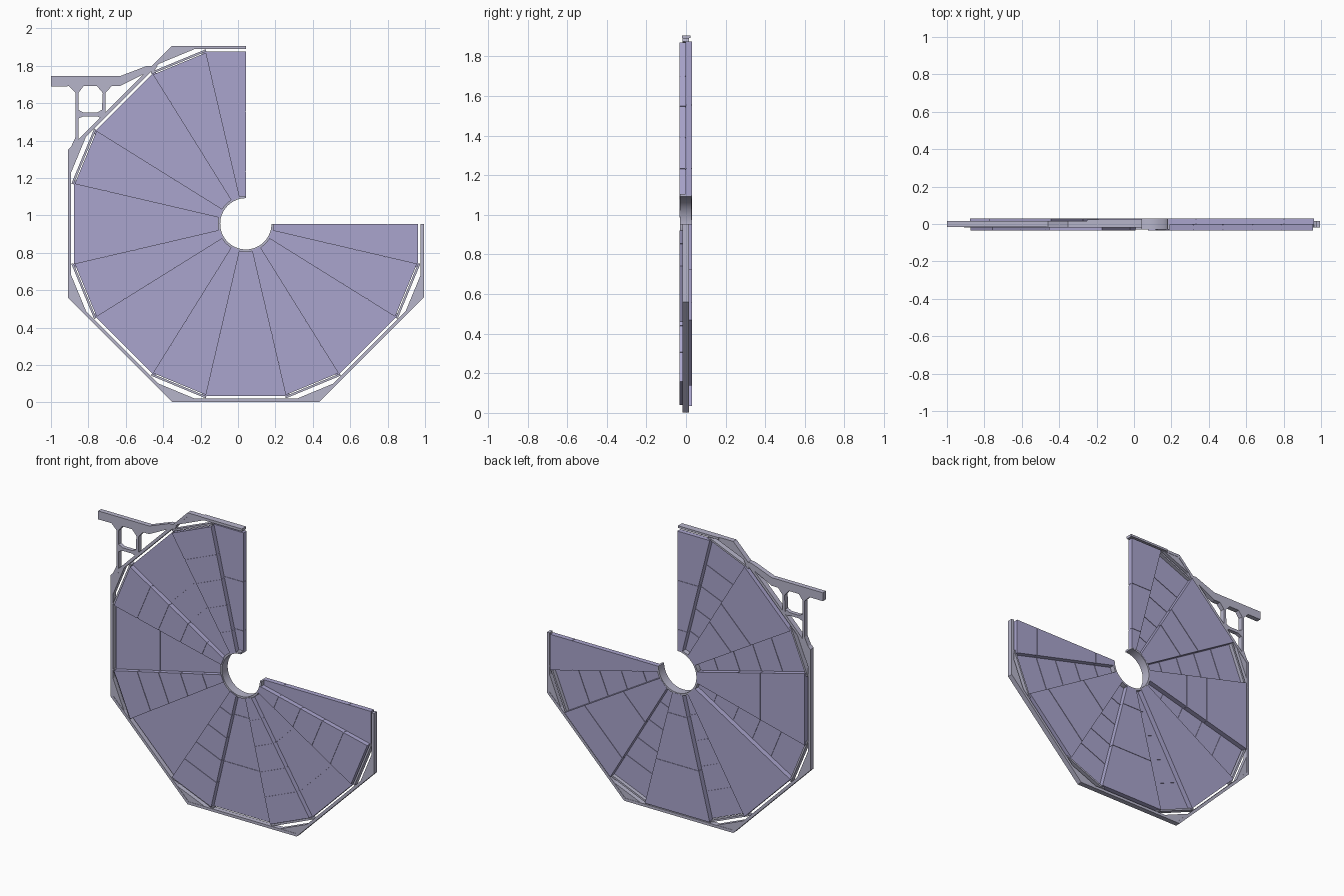
import bpy, bmesh
from math import radians, cos, sin

cube = bpy.data.objects.get("Cube")
if cube:
    bpy.data.objects.remove(cube, do_unlink=True)

CX, CZ = 0.042, 0.955       # centre of the fan
APOTHEM = 0.952             # outer frame


def material(name, rgb):
    m = bpy.data.materials.new(name)
    m.use_nodes = True
    m.diffuse_color = (*rgb, 1)
    m.node_tree.nodes["Principled BSDF"].inputs["Base Color"].default_value = (*rgb, 1)
    return m


LILAC = material("lilac_panel", (0.40, 0.375, 0.61))
GREY = material("pale_grey_frame", (0.47, 0.46, 0.59))


def prisms(name, parts, mat):
    """One object from several (outline in x/z, y0, y1) extrusions."""
    bm = bmesh.new()
    for pts, y0, y1 in parts:
        a = [bm.verts.new((x, y0, z)) for x, z in pts]
        b = [bm.verts.new((x, y1, z)) for x, z in pts]
        bm.faces.new(a)
        bm.faces.new(b[::-1])
        for i in range(len(a)):
            j = (i + 1) % len(a)
            bm.faces.new((a[j], a[i], b[i], b[j]))
    bmesh.ops.recalc_face_normals(bm, faces=bm.faces)
    me = bpy.data.meshes.new(name)
    bm.to_mesh(me)
    bm.free()
    me.materials.append(mat)
    ob = bpy.data.objects.new(name, me)
    bpy.context.collection.objects.link(ob)
    return ob


def polar(r, deg):
    return CX + r * cos(radians(deg)), CZ + r * sin(radians(deg))


def sector(ang, lo, hi, r0, r1):
    """Trapezoid whose straight ends lie square to direction ang."""
    return [polar(r / cos(radians(t)), ang + t)
            for r, t in ((r0, lo), (r1, lo), (r1, hi), (r0, hi))]


def blade(name, ang, lo, hi, r1, y0, y1, breaks):
    """Thin core with plates either side, leaving grooves at the breaks."""
    g, d, r0 = 0.002, 0.003, 0.143
    parts = [(sector(ang, lo + 0.2, hi - 0.2, r0 + d, r1 - d), y0 + d, y1 - d)]
    edges = [r0 - g, *breaks, r1 + g]
    for a, b in zip(edges, edges[1:]):
        parts.append((sector(ang, lo, hi, a + g, b - g), y0, y1))
    prisms(name, parts, LILAC)


# Rear blades: square and diagonal directions, halved at the two open ends
ROWS = (0.28, 0.44, 0.60, 0.755)
rear = {90: (0.28, 0.60), 135: (0.44, 0.60), 180: (0.44, 0.60), 225: (),
        270: (0.28, 0.605), 315: (0.44, 0.755), 360: (0.29, 0.76)}
for ang, breaks in rear.items():
    lo = 0 if ang == 90 else -14.3
    hi = 0 if ang == 360 else 14.3
    blade(f"rear_blade_{ang}", ang, lo, hi, 0.92, -0.003, 0.03, breaks)

# Front blades: narrower, bridging the rear ones
for i in range(6):
    blade(f"front_blade_{i + 1}", 112.5 + 45 * i, -9.4, 9.4, 0.927,
          -0.034, -0.003, ROWS)

# Hub ring: three quarters of a thin tube
arc = [90 + 270 * i / 48 for i in range(49)]
hub = prisms("hub_ring", [([polar(0.137, t) for t in arc]
                           + [polar(0.15, t) for t in reversed(arc)], -0.03, 0.029)], GREY)
hub.select_set(True)
bpy.context.view_layer.objects.active = hub
bpy.ops.object.shade_smooth_by_angle(angle=radians(30))

# Eight-sided outer frame, open over one quarter
bars = []
for ang in range(90, 361, 45):
    lo = 0 if ang == 90 else -22.5
    hi = 0 if ang == 360 else 22.5
    bars.append((sector(ang, lo, hi, APOTHEM - 0.018, APOTHEM), -0.018, 0.016))
prisms("outer_frame", bars, GREY)

# Corner gussets and the thin rims just inside them
corner = APOTHEM / cos(radians(22.5))
chord = 0.968
half = (corner - chord) / sin(radians(22.5)) * cos(radians(22.5))
gussets, rims = [], []
for i in range(6):
    ang = 112.5 + 45 * i
    c, s = cos(radians(ang)), sin(radians(ang))
    ends = [(CX + chord * c - k * half * s, CZ + chord * s + k * half * c) for k in (-1, 1)]
    gussets.append((ends + [polar(corner, ang)], -0.016, 0.014))
    rims.append((sector(ang, -9.6, 9.6, 0.932, 0.944), -0.018, 0.016))
prisms("corner_gussets", gussets, GREY)
prisms("inner_rims", rims, GREY)

# Rail along the top edge
prisms("top_rail", [([(-0.25, 1.893), (CX, 1.893), (CX, 1.907), (-0.25, 1.907)],
                     -0.02, 0.023)], GREY)

# Side bracket: beam, two flared posts and a waisted brace
Y0, Y1 = -0.016, 0.016
beam = [(-1, 1.69), (-0.63, 1.692), (-0.48, 1.768), (-0.45, 1.77), (-0.43, 1.80),
        (-0.485, 1.80), (-0.63, 1.745), (-1, 1.745)]
prisms("bracket_beam", [(beam, Y0, Y1)], GREY)
left_post = [(-0.905, 1.692), (-0.825, 1.692), (-0.853, 1.655), (-0.853, 1.40),
             (-0.905, 1.34), (-0.868, 1.42), (-0.868, 1.655)]
right_post = [(-0.755, 1.692), (-0.675, 1.692), (-0.708, 1.655), (-0.708, 1.54),
              (-0.73, 1.52), (-0.723, 1.655)]
prisms("bracket_posts", [(left_post, Y0, Y1), (right_post, Y0, Y1)], GREY)
brace = [(-0.86, 1.515), (-0.825, 1.53), (-0.755, 1.53), (-0.72, 1.515),
         (-0.72, 1.568), (-0.755, 1.55), (-0.825, 1.55), (-0.86, 1.568)]
prisms("bracket_brace", [(brace, Y0 + 0.003, Y1 - 0.003)], GREY)
